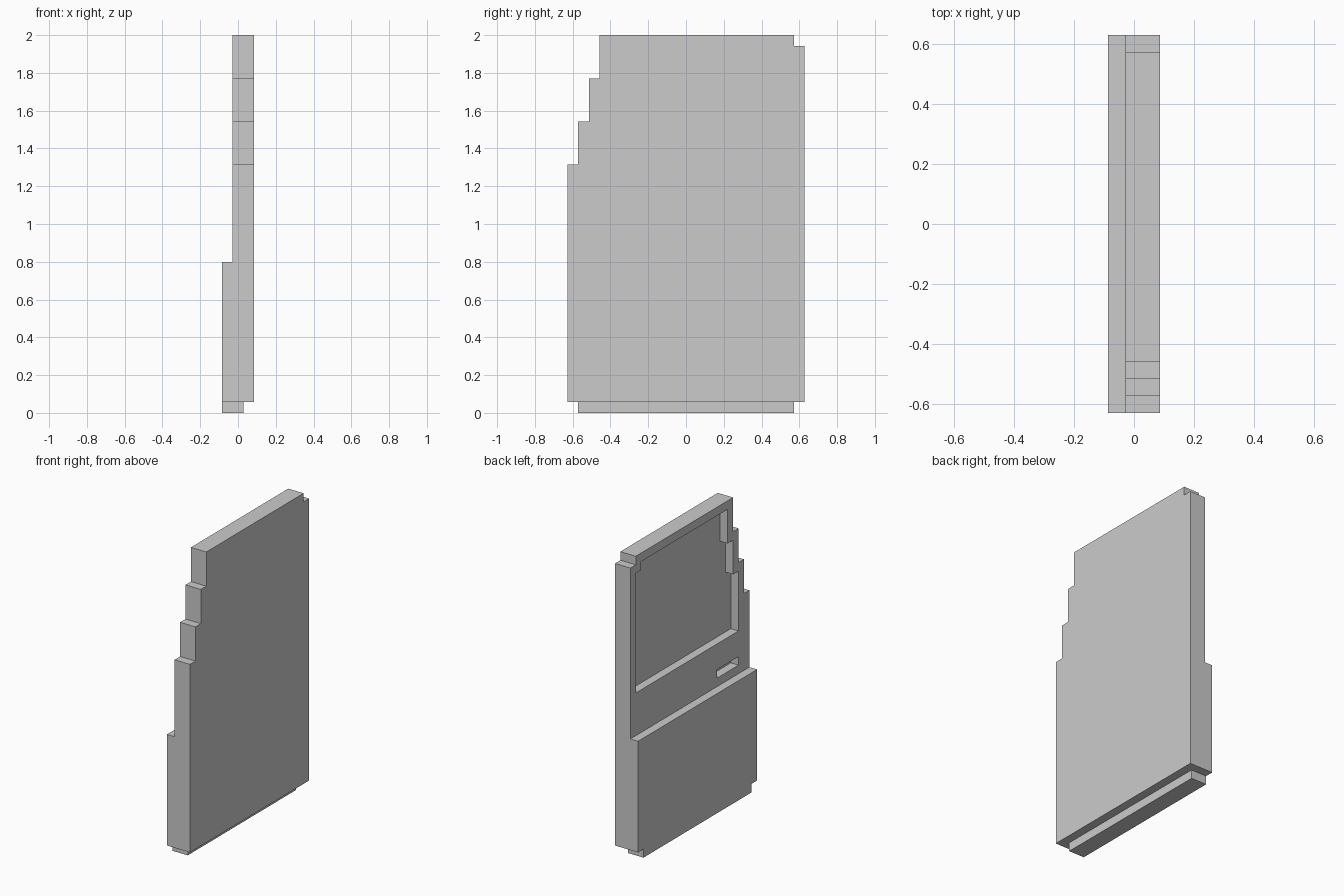
import bpy, bmesh

if "Cube" in bpy.data.objects:
    bpy.data.objects.remove(bpy.data.objects["Cube"])

U = 2 / 35  # one grid step of the blocky design


def prism(name, profile, x0, x1):
    """Extrude a (y, z) outline along x; all values in grid steps."""
    bm = bmesh.new()
    face = bm.faces.new([bm.verts.new((x0 * U, y * U, z * U)) for y, z in profile])
    ext = bmesh.ops.extrude_face_region(bm, geom=[face])
    verts = [g for g in ext["geom"] if isinstance(g, bmesh.types.BMVert)]
    bmesh.ops.translate(bm, verts=verts, vec=((x1 - x0) * U, 0, 0))
    bmesh.ops.recalc_face_normals(bm, faces=bm.faces)
    mesh = bpy.data.meshes.new(name)
    bm.to_mesh(mesh)
    bm.free()
    ob = bpy.data.objects.new(name, mesh)
    bpy.context.collection.objects.link(ob)
    return ob


def rect(y0, y1, z0, z1):
    return [(y0, z0), (y1, z0), (y1, z1), (y0, z1)]


# Door slab with stepped outline
door = prism("door_panel", [
    (-10, 0), (10, 0), (10, 1), (11, 1), (11, 34), (10, 34), (10, 35),
    (-8, 35), (-8, 31), (-9, 31), (-9, 27), (-10, 27), (-10, 23),
    (-11, 23), (-11, 1), (-10, 1)], -1.5, 1.5)

# Stepped window recess outline
window = [(-9, 19), (10, 19), (10, 33), (9, 33), (9, 34), (-7, 34),
          (-7, 30), (-8, 30), (-8, 26), (-9, 26)]

cutters = [
    prism("upper_setback_cutter", rect(-13, 13, 14, 37), -3, -0.5),
    prism("sill_rebate_cutter", rect(-13, 13, -2, 1), 0.5, 3),
    prism("window_cutter", window, -1, 0.5),
    prism("handle_slot_cutter", rect(-9, -5, 15, 16), -1, 0.5),
]

# Carve the slab, then drop the cutters
bpy.context.view_layer.objects.active = door
for c in cutters:
    c.hide_render = True
    mod = door.modifiers.new(c.name, 'BOOLEAN')
    mod.operation = 'DIFFERENCE'
    mod.solver = 'EXACT'
    mod.object = c
    bpy.ops.object.modifier_apply(modifier=mod.name)
    bpy.data.objects.remove(c)
